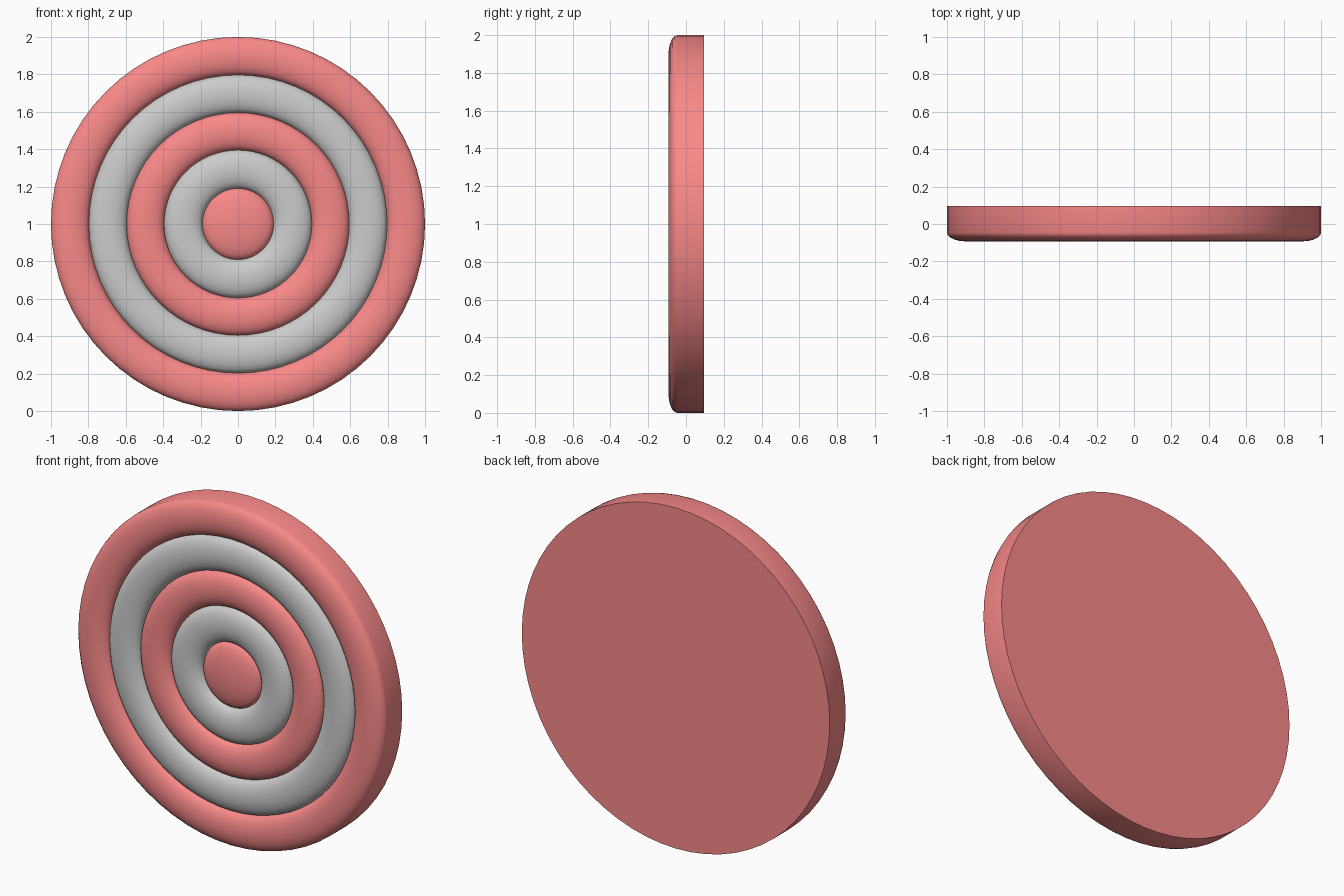
import bpy, bmesh, math
from mathutils import Matrix, Vector

if "Cube" in bpy.data.objects:
    bpy.data.objects.remove(bpy.data.objects["Cube"])

SEG = 64
FRONT, GROOVE, BACK = -0.093, -0.045, 0.095

red = bpy.data.materials.new("red_paint")
red.diffuse_color = (0.95, 0.25, 0.25, 1)
red.use_nodes = True
red.node_tree.nodes["Principled BSDF"].inputs["Base Color"].default_value = red.diffuse_color


def lathe(name, profile, mat=None):
    """Spin (radius, y) points around the target's y axis."""
    bm = bmesh.new()
    vs = [bm.verts.new((r, y, 0)) for r, y in profile]
    es = [bm.edges.new(p) for p in zip(vs, vs[1:])]
    bmesh.ops.spin(bm, geom=vs + es, cent=(0, 0, 0), axis=(0, 1, 0),
                   angle=math.tau, steps=SEG)
    bmesh.ops.remove_doubles(bm, verts=bm.verts, dist=1e-4)
    bmesh.ops.recalc_face_normals(bm, faces=bm.faces)
    # open strips face the front; the back plate faces backward
    bm.faces.ensure_lookup_table()
    f = min(bm.faces, key=lambda f: f.calc_center_median().y)
    if f.normal.y > 0:
        bmesh.ops.reverse_faces(bm, faces=bm.faces)
    bmesh.ops.translate(bm, vec=(0, 0, 1), verts=bm.verts)
    me = bpy.data.meshes.new(name)
    bm.to_mesh(me)
    bm.free()
    ob = bpy.data.objects.new(name, me)
    bpy.context.collection.objects.link(ob)
    if mat:
        me.materials.append(mat)
    bpy.ops.object.select_all(action='DESELECT')
    ob.select_set(True)
    bpy.context.view_layer.objects.active = ob
    bpy.ops.object.shade_smooth_by_angle(angle=math.radians(40))


def pillow(r0, r1, n=10):
    """Half-elliptic bulge between two grooves."""
    mid, half = (r0 + r1) / 2, (r1 - r0) / 2
    return [(mid - half * math.cos(math.pi * i / n),
             GROOVE + (FRONT - GROOVE) * math.sin(math.pi * i / n))
            for i in range(n + 1)]


# padded rings
lathe("inner_white_ring", pillow(0.19, 0.395))
lathe("middle_red_ring", pillow(0.395, 0.595, 10), red)
lathe("outer_white_ring", pillow(0.595, 0.797))

# domed bullseye
lathe("bullseye", [(0.19 * math.sin(math.pi / 2 * i / 6),
                    GROOVE + (FRONT - GROOVE) * math.cos(math.pi / 2 * i / 6))
                   for i in range(7)], red)

# outer ring with side wall and flat back
lathe("outer_ring_and_back",
      pillow(0.797, 1.0) + [(1.0, BACK), (0, BACK)], red)
